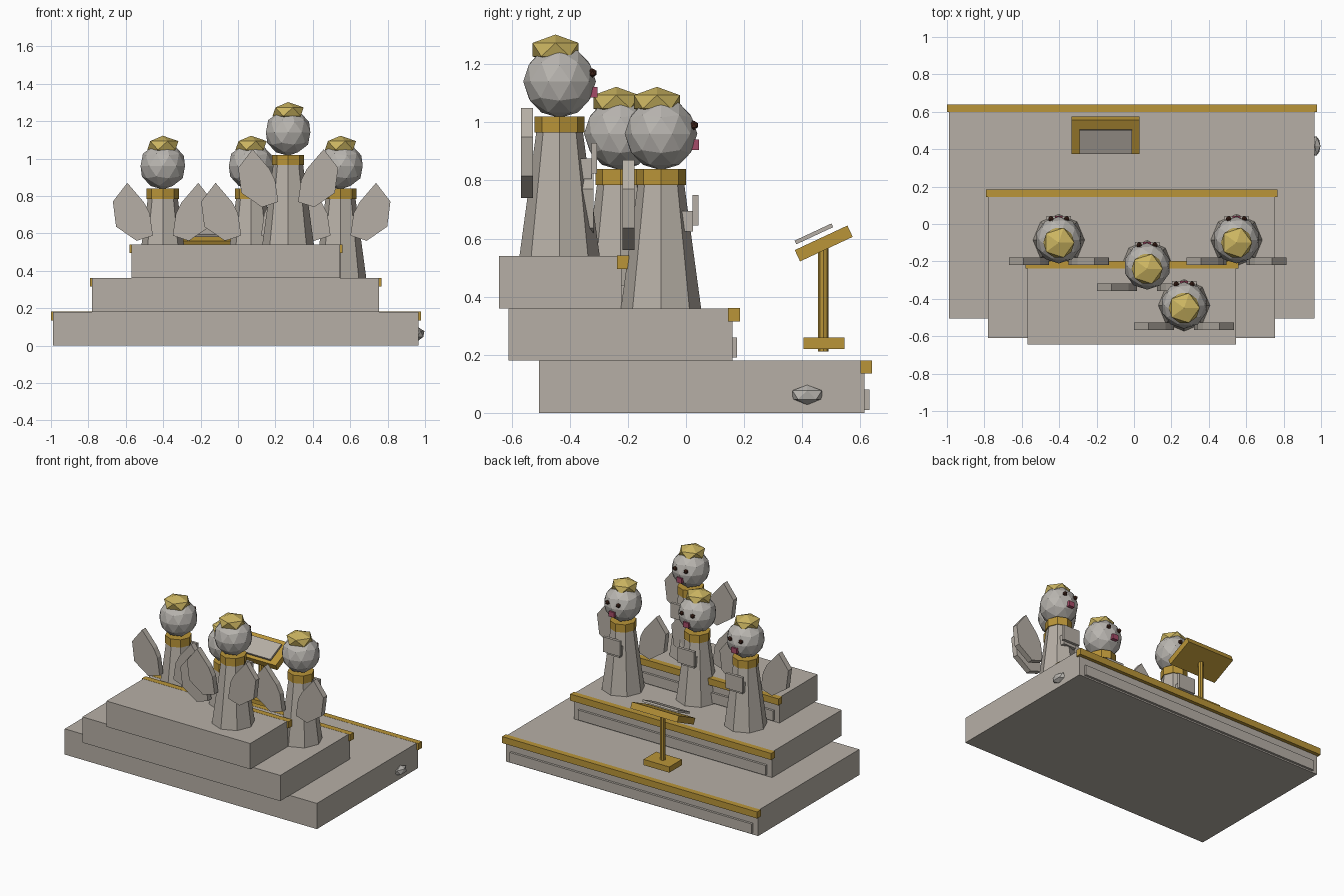
import bpy, bmesh
from math import radians
from mathutils import Matrix, Vector

cube = bpy.data.objects.get("Cube")
if cube:
    bpy.data.objects.remove(cube, do_unlink=True)


def material(name, rgb):
    m = bpy.data.materials.new(name)
    m.use_nodes = True
    m.diffuse_color = (*rgb, 1)
    m.node_tree.nodes["Principled BSDF"].inputs["Base Color"].default_value = (*rgb, 1)
    return m


STONE = material("warm grey", (0.47, 0.43, 0.38))
PALE = material("pale grey", (0.48, 0.46, 0.43))
GOLD = material("gold", (0.49, 0.30, 0.04))
CROWN = material("bright gold", (0.60, 0.46, 0.12))
DARK = material("dark brown", (0.06, 0.02, 0.012))
PINK = material("mouth pink", (0.38, 0.07, 0.14))


def add(name, bm, mat, loc=(0, 0, 0), tilt=0):
    bmesh.ops.recalc_face_normals(bm, faces=bm.faces)
    me = bpy.data.meshes.new(name)
    bm.to_mesh(me)
    bm.free()
    me.materials.append(mat)
    ob = bpy.data.objects.new(name, me)
    ob.location = loc
    ob.rotation_euler.x = radians(tilt)
    bpy.context.collection.objects.link(ob)
    return ob


def box(name, mat, loc, size, tilt=0):
    bm = bmesh.new()
    bmesh.ops.create_cube(bm, size=1, matrix=Matrix.Diagonal((*size, 1)))
    return add(name, bm, mat, loc, tilt)


def span(name, mat, x, y, z):
    """Box given by its low and high limits on each axis."""
    lim = (x, y, z)
    return box(name, mat, [(a + b) / 2 for a, b in lim], [b - a for a, b in lim])


def ball(name, mat, loc, radii, detail):
    bm = bmesh.new()
    bmesh.ops.create_icosphere(bm, subdivisions=detail, radius=1,
                               matrix=Matrix.Diagonal((*radii, 1)))
    return add(name, bm, mat, loc)


def cone(name, mat, loc, r1, r2, height, sides=8):
    bm = bmesh.new()
    bmesh.ops.create_cone(bm, cap_ends=True, segments=sides, radius1=r1, radius2=r2,
                          depth=height, matrix=Matrix.Translation((0, 0, height / 2)))
    return add(name, bm, mat, loc)


# Stepped platform with trim rail and riser panel on each step
STEPS = [("lower", -0.99, 0.965, -0.505, 0.615),
         ("middle", -0.78, 0.755, -0.61, 0.16),
         ("upper", -0.57, 0.545, -0.643, -0.222)]
RISE = 0.18
for i, (name, x0, x1, y0, y1) in enumerate(STEPS):
    z = i * RISE
    span(name + "_step", STONE, (x0, x1), (y0, y1), (z, z + RISE))
    span(name + "_trim", GOLD, (x0 - 0.01, x1 + 0.013), (y1 - 0.015, y1 + 0.025),
         (z + 0.135, z + RISE + 0.001))
    span(name + "_riser_panel", STONE, (x0 + 0.04, x1 - 0.04), (y1 - 0.01, y1 + 0.016),
         (z + 0.01, z + 0.08))

# Side knobs on the lower step
for side, x in (("left", 0.967), ("right", -0.96)):
    ball(side + "_knob", PALE, (x, 0.417, 0.062), (0.033, 0.06, 0.034), 1)

# Lectern
LX = -0.152
box("lectern_base", GOLD, (LX, 0.475, 0.24), (0.2, 0.14, 0.04))
cone("lectern_post", GOLD, (LX, 0.473, 0.212), 0.018, 0.018, 0.36)
box("lectern_desk", GOLD, (LX, 0.474, 0.583), (0.365, 0.2, 0.043), 25)
box("lectern_book", STONE, (LX, 0.44, 0.616), (0.28, 0.14, 0.014), 25)

# Choir figures
WING = [(0.19, 0.51), (0.267, 0.41), (0.25, 0.276), (0.14, 0.20),
        (0.053, 0.228), (0.07, 0.346), (0.10, 0.405)]


def wing(name, base, side):
    bm = bmesh.new()
    face = bm.faces.new([bm.verts.new((side * x, -0.132, z)) for x, z in WING])
    out = bmesh.ops.extrude_face_region(bm, geom=[face])
    bmesh.ops.translate(bm, vec=(0, 0.04, 0),
                        verts=[v for v in out["geom"] if isinstance(v, bmesh.types.BMVert)])
    add(name, bm, STONE, base)


def figure(name, x, y, z):
    base = Vector((x, y, z))

    def at(dx, dy, dz):
        return base + Vector((dx, dy, dz))

    cone(name + "_robe", STONE, base, 0.138, 0.077, 0.45)
    cone(name + "_collar", GOLD, at(0, 0, 0.425), 0.086, 0.086, 0.055)
    ball(name + "_head", PALE, at(0, 0, 0.60), (0.125,) * 3, 2)
    ball(name + "_crown", CROWN, at(0, -0.014, 0.71), (0.093, 0.093, 0.052), 1)
    box(name + "_mouth", PINK, at(0, 0.115, 0.563), (0.042, 0.03, 0.036))
    box(name + "_hands", STONE, at(0, 0.08, 0.30), (0.10, 0.06, 0.07))
    box(name + "_song_book", STONE, at(0, 0.119, 0.337), (0.13, 0.02, 0.105))
    for label, side in (("left", 1), ("right", -1)):
        ball(f"{name}_{label}_eye", DARK, at(side * 0.042, 0.113, 0.63), (0.016,) * 3, 1)
        wing(f"{name}_{label}_wing", base, side)


figure("back_singer", 0.268, -0.435, 0.54)
figure("middle_singer", 0.07, -0.226, 0.36)
figure("right_singer", -0.402, -0.086, 0.36)
figure("left_singer", 0.548, -0.086, 0.36)
